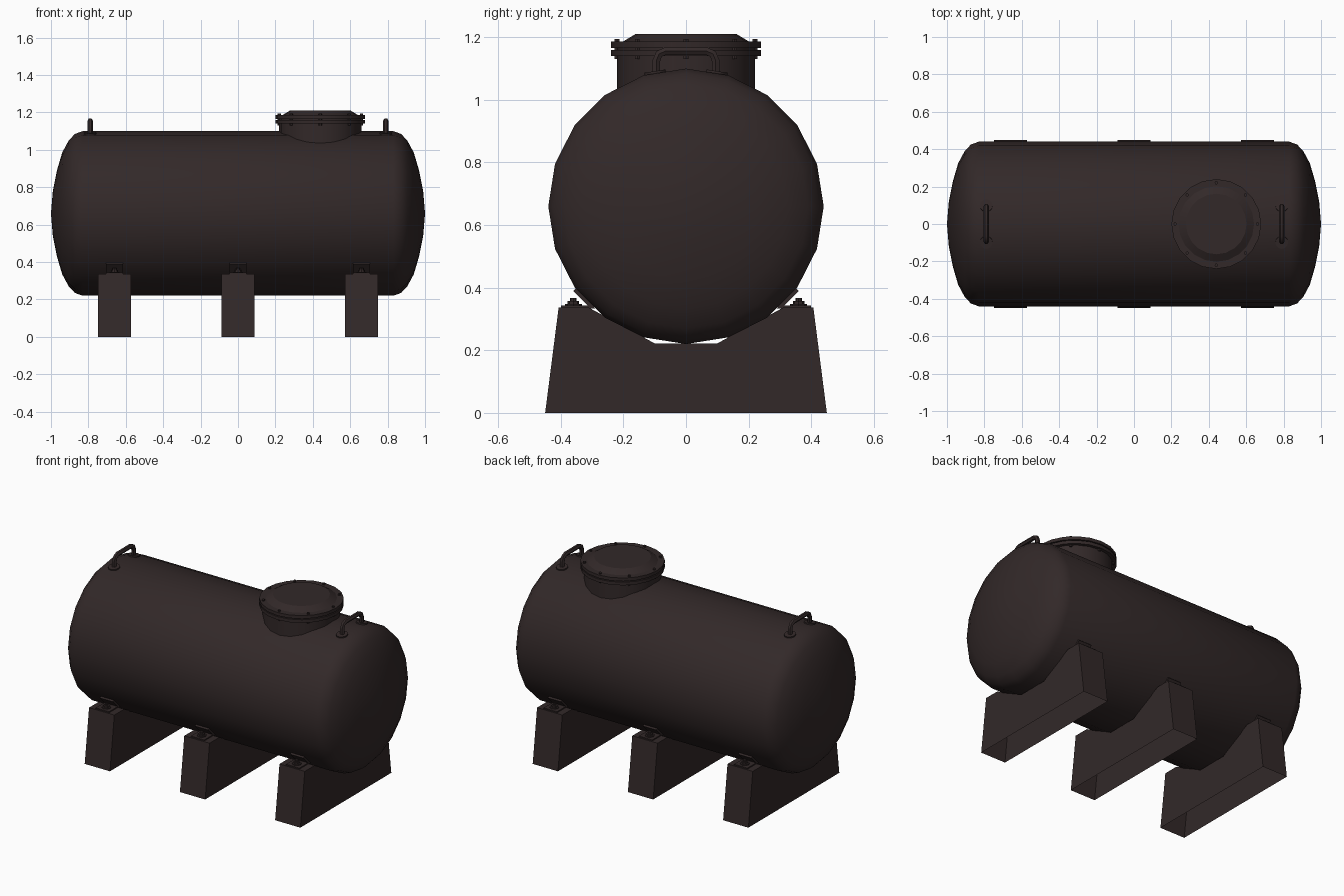
import bpy, bmesh, math
from mathutils import Matrix, Vector

if "Cube" in bpy.data.objects:
    bpy.data.objects.remove(bpy.data.objects["Cube"])

steel = bpy.data.materials.new("dark_brown_steel")
steel.diffuse_color = (0.032, 0.0215, 0.0215, 1)
steel.use_nodes = True
steel.node_tree.nodes["Principled BSDF"].inputs["Base Color"].default_value = steel.diffuse_color


def add_object(name, bm, angle=35):
    bmesh.ops.recalc_face_normals(bm, faces=bm.faces)
    me = bpy.data.meshes.new(name)
    bm.to_mesh(me)
    bm.free()
    ob = bpy.data.objects.new(name, me)
    bpy.context.collection.objects.link(ob)
    me.materials.append(steel)
    bpy.ops.object.select_all(action='DESELECT')
    bpy.context.view_layer.objects.active = ob
    ob.select_set(True)
    if angle:
        bpy.ops.object.shade_smooth_by_angle(angle=math.radians(angle))
    return ob


def lathe(bm, profile, sides, matrix):
    """Revolve (radius, height) pairs about z, then transform; radius 0 makes a pole."""
    rings = []
    for r, h in profile:
        n = 1 if r == 0 else sides
        rings.append([bm.verts.new(matrix @ Vector((r * math.cos(2 * math.pi * i / sides),
                                                    r * math.sin(2 * math.pi * i / sides), h)))
                      for i in range(n)])
    for a, b in zip(rings, rings[1:]):
        for i in range(sides):
            j = (i + 1) % sides
            loop = []
            for v in (a[i % len(a)], a[j % len(a)], b[j % len(b)], b[i % len(b)]):
                if v not in loop:
                    loop.append(v)
            bm.faces.new(loop)


def prism(bm, pts, x0, x1, open_edge=None):
    """Extrude a (y, z) outline along x, optionally leaving one side open."""
    a = [bm.verts.new((x0, y, z)) for y, z in pts]
    b = [bm.verts.new((x1, y, z)) for y, z in pts]
    bm.faces.new(a)
    bm.faces.new(b)
    for i in range(len(pts)):
        if i != open_edge:
            j = (i + 1) % len(pts)
            bm.faces.new((a[i], a[j], b[j], b[i]))


# Tank shell with domed ends
end = [(0, 1.0), (0.12, 0.99), (0.23, 0.968), (0.325, 0.94), (0.39, 0.905), (0.425, 0.872), (0.44, 0.83)]
profile = [(r, -h) for r, h in end] + [(r, h) for r, h in reversed(end)]
bm = bmesh.new()
lathe(bm, profile, 20, Matrix.Translation((0, 0, 0.66)) @ Matrix.Rotation(math.pi / 2, 4, 'Y'))
add_object("tank_shell", bm, 40)

# Manhole neck, flanges and lid
hatch = Matrix.Translation((0.44, 0, 0))
for name, prof in (
    ("manhole_neck", [(0.22, 0.98), (0.22, 1.17)]),
    ("lower_flange", [(0, 1.14), (0.24, 1.14), (0.24, 1.16), (0, 1.16)]),
    ("manhole_lid", [(0, 1.166), (0.24, 1.166), (0.24, 1.186), (0.202, 1.186), (0.162, 1.21), (0, 1.21)]),
):
    bm = bmesh.new()
    lathe(bm, prof, 20, hatch)
    add_object(name, bm, 25)

# Flange bolts
bm = bmesh.new()
for i in range(8):
    a = i * math.pi / 4
    pos = Matrix.Translation((0.44 + 0.22 * math.cos(a), 0.22 * math.sin(a), 0))
    lathe(bm, [(0, 1.13), (0.009, 1.13), (0.009, 1.195), (0, 1.195)], 6, pos)
add_object("flange_bolts", bm)

# Lifting handles with base discs
for side, x in (("left", -0.79), ("right", 0.79)):
    cu = bpy.data.curves.new(side + "_handle", 'CURVE')
    cu.dimensions = '3D'
    cu.bevel_depth = 0.014
    cu.bevel_resolution = 1
    half = [(0.095, 1.07), (0.095, 1.125), (0.086, 1.147), (0.065, 1.156)]
    path = half + [(-y, z) for y, z in reversed(half)]
    sp = cu.splines.new('POLY')
    sp.points.add(len(path) - 1)
    for p, (y, z) in zip(sp.points, path):
        p.co = (x, y, z, 1)
    tmp = bpy.data.objects.new("tmp", cu)
    bpy.context.collection.objects.link(tmp)
    bpy.context.view_layer.update()
    bm = bmesh.new()
    bm.from_mesh(tmp.to_mesh())
    bpy.data.objects.remove(tmp)
    add_object(side + "_handle", bm, 50)
    bm = bmesh.new()
    for s in (-1, 1):
        m = Matrix.Translation((x, 0.098 * s, 1.084)) @ Matrix.Rotation(-s * math.radians(9), 4, 'X')
        lathe(bm, [(0, -0.004), (0.034, -0.004), (0.034, 0.008), (0, 0.008)], 12, m)
    add_object(side + "_handle_bases", bm)

# Saddles (hollow, open underneath) with hold-down brackets and bolts
right = [(0.45, 0), (0.407, 0.336), (0.31, 0.336), (0.1, 0.222)]
outline = right + [(-y, z) for y, z in reversed(right)]
for name, x in (("left", -0.66), ("middle", 0.0), ("right", 0.66)):
    bm = bmesh.new()
    prism(bm, outline, x - 0.0875, x + 0.0875, open_edge=len(outline) - 1)
    add_object(name + "_saddle", bm, 0)
    bm = bmesh.new()
    for s in (-1, 1):
        # flat foot plus a strip leaning against the shell
        prism(bm, [(s * y, z) for y, z in ((0.29, 0.334), (0.40, 0.334), (0.40, 0.343), (0.314, 0.343),
                                           (0.36, 0.39), (0.35, 0.399))], x - 0.046, x + 0.046)
    add_object(name + "_brackets", bm, 0)
    bm = bmesh.new()
    for s in (-1, 1):
        lathe(bm, [(0, 0.34), (0.027, 0.34), (0.027, 0.348), (0.018, 0.348), (0.018, 0.358),
                   (0.01, 0.358), (0.01, 0.367), (0, 0.367)], 8, Matrix.Translation((x, s * 0.36, 0)))
    add_object(name + "_anchor_bolts", bm)
